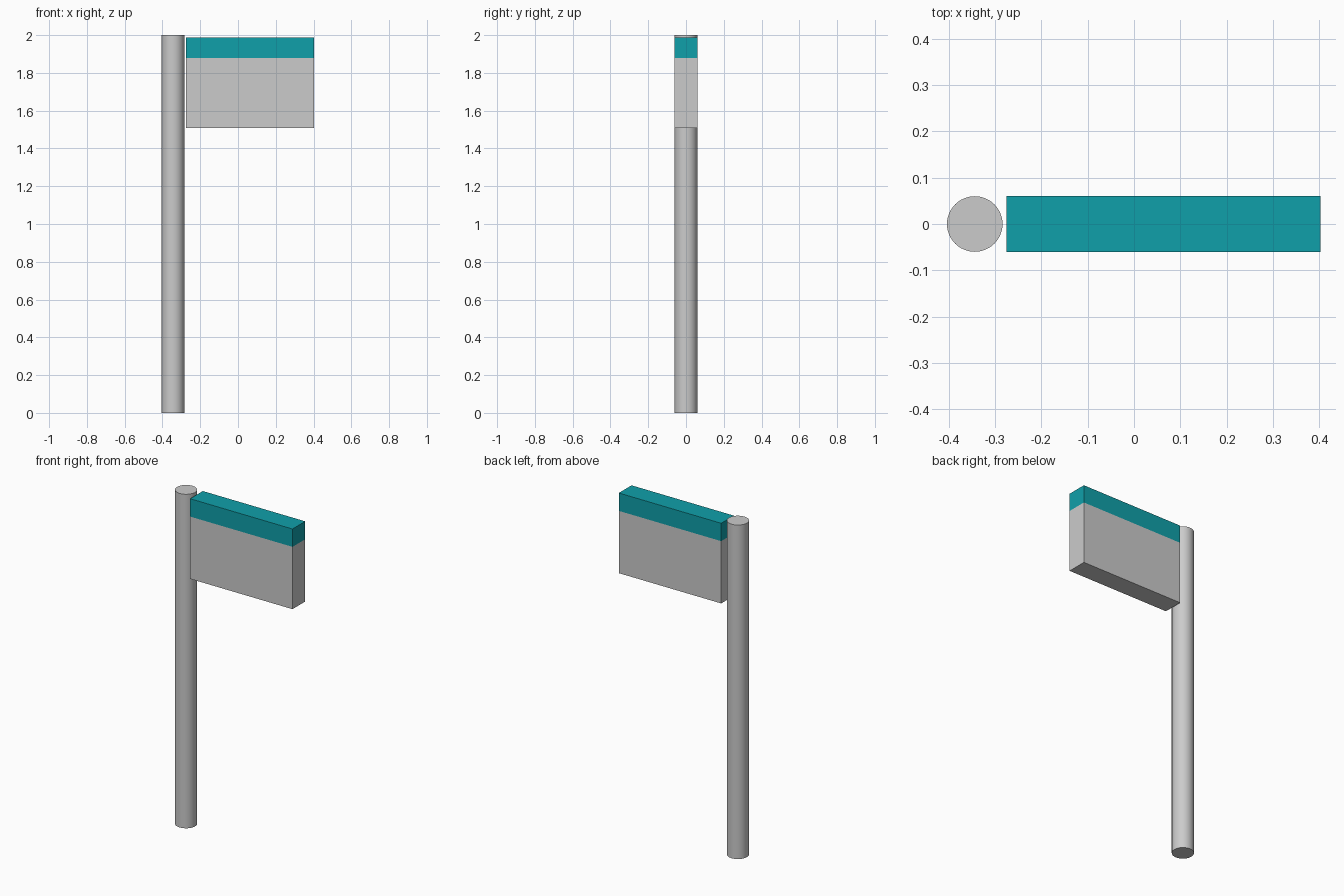
import bpy, bmesh
from mathutils import Matrix, Vector

if "Cube" in bpy.data.objects:
    bpy.data.objects.remove(bpy.data.objects["Cube"])


def material(name, color):
    mat = bpy.data.materials.new(name)
    mat.diffuse_color = (*color, 1)
    mat.use_nodes = True
    mat.node_tree.nodes["Principled BSDF"].inputs["Base Color"].default_value = mat.diffuse_color
    return mat


def add_object(name, bm, mats):
    mesh = bpy.data.meshes.new(name)
    bm.to_mesh(mesh)
    bm.free()
    obj = bpy.data.objects.new(name, mesh)
    bpy.context.collection.objects.link(obj)
    for mat in mats:
        mesh.materials.append(mat)
    return obj


# Round post, smooth around the side with crisp rims
bpy.ops.mesh.primitive_cylinder_add(vertices=48, radius=0.06, depth=2,
                                    location=(-0.344, 0, 1))
post = bpy.context.object
post.name = "post"
bpy.ops.object.shade_smooth_by_angle()

# Sign box, hung beside the post with a narrow gap
X0, X1, HALF_Y = -0.275, 0.403, 0.06
Z0, Z_BAND, Z1 = 1.507, 1.88, 1.987
bm = bmesh.new()
bmesh.ops.create_cube(bm, size=1, matrix=
    Matrix.Translation(((X0 + X1) / 2, 0, (Z0 + Z1) / 2))
    @ Matrix.Diagonal((X1 - X0, 2 * HALF_Y, Z1 - Z0, 1)))

# Cut a coloured header band around the top of the sign
bmesh.ops.bisect_plane(bm, geom=bm.verts[:] + bm.edges[:] + bm.faces[:],
                       plane_co=Vector((0, 0, Z_BAND)), plane_no=Vector((0, 0, 1)))
for face in bm.faces:
    face.material_index = int(face.calc_center_median().z > Z_BAND)
add_object("sign_panel", bm, [material("light_grey", (0.8, 0.8, 0.8)),
                              material("teal", (0.005, 0.35, 0.40))])
